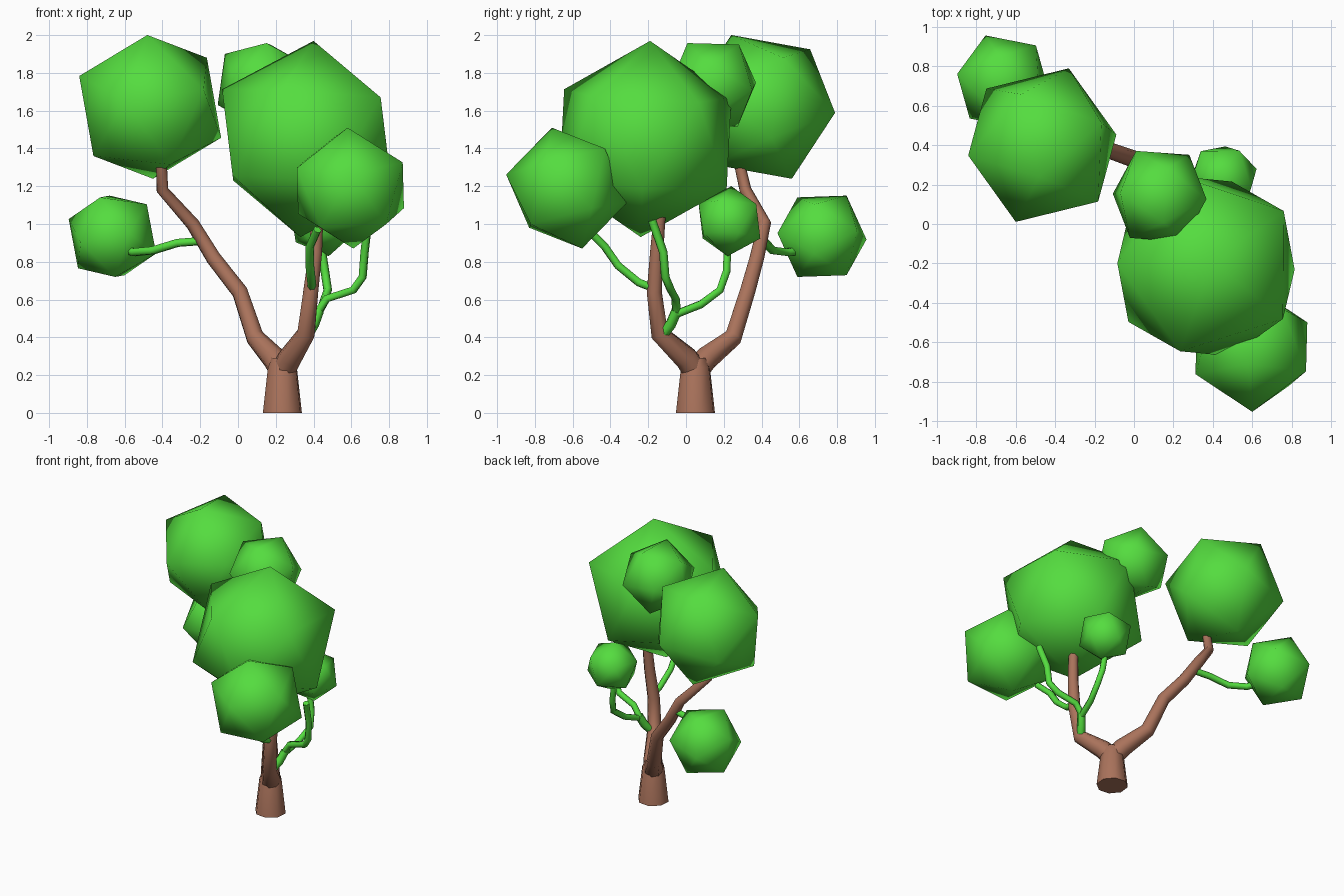
import bpy, bmesh, math
from mathutils import Vector, Matrix

if "Cube" in bpy.data.objects:
    bpy.data.objects.remove(bpy.data.objects["Cube"])


def material(name, color):
    m = bpy.data.materials.new(name)
    m.diffuse_color = (*color, 1)
    m.use_nodes = True
    m.node_tree.nodes["Principled BSDF"].inputs["Base Color"].default_value = m.diffuse_color
    return m


GREEN = material("leaf_green", (0.09, 0.72, 0.05))
BROWN = material("bark_brown", (0.40, 0.17, 0.105))


def finish(bm, name, mat):
    bmesh.ops.recalc_face_normals(bm, faces=bm.faces)
    mesh = bpy.data.meshes.new(name)
    bm.to_mesh(mesh)
    bm.free()
    mesh.materials.append(mat)
    for p in mesh.polygons:
        p.use_smooth = len(p.vertices) < 5   # tube caps stay flat
    ob = bpy.data.objects.new(name, mesh)
    bpy.context.collection.objects.link(ob)
    return ob


def frame(a, b):
    """Orthonormal basis with a as first axis and b in the first plane."""
    x = Vector(a).normalized()
    z = x.cross(Vector(b)).normalized()
    return Matrix((x, z.cross(x), z)).transposed()


def leaf_ball(name, center, radius, a, b):
    """Icosahedron turned so two neighbouring corners point along a and b."""
    bm = bmesh.new()
    bmesh.ops.create_icosphere(bm, subdivisions=1, radius=radius)
    bm.verts.ensure_lookup_table()
    v0 = bm.verts[0]
    v1 = v0.link_edges[0].other_vert(v0)
    rot = frame(a, b) @ frame(v0.co, v1.co).transposed()
    for v in bm.verts:
        v.co = rot @ v.co + Vector(center)
    return finish(bm, name, GREEN)


def tube(name, points, sides, mat):
    """Tapered tube through (x, y, z, radius) points."""
    bm = bmesh.new()
    pos = [Vector(p[:3]) for p in points]
    n = len(pos)
    rings, side = [], Vector((1, 0.3, 0))
    for i, p in enumerate(pos):
        d = Vector()
        if i > 0:
            d += (p - pos[i - 1]).normalized()
        if i < n - 1:
            d += (pos[i + 1] - p).normalized()
        d.normalize()
        side = (side - d * side.dot(d)).normalized()
        up = d.cross(side)
        ring = []
        for k in range(sides):
            t = 2 * math.pi * k / sides
            ring.append(bm.verts.new(p + points[i][3] * (side * math.cos(t) + up * math.sin(t))))
        rings.append(ring)
    for r, s in zip(rings, rings[1:]):
        for k in range(sides):
            j = (k + 1) % sides
            bm.faces.new((r[k], r[j], s[j], s[k]))
    bm.faces.new(rings[0][::-1])
    bm.faces.new(rings[-1])
    return finish(bm, name, mat)


# Trunk and the two main branches
tube("trunk", [(0.235, 0.05, 0, 0.108), (0.235, 0.05, 0.24, 0.08),
               (0.235, 0.05, 0.29, 0.06)], 8, BROWN)
tube("right_branch", [(0.235, 0.05, 0.22, 0.068), (0.275, 0.00, 0.29, 0.064),
                      (0.36, -0.14, 0.42, 0.050), (0.385, -0.168, 0.64, 0.043),
                      (0.41, -0.155, 0.85, 0.038), (0.42, -0.14, 1.04, 0.034)], 8, BROWN)
tube("left_branch", [(0.235, 0.05, 0.22, 0.068), (0.19, 0.11, 0.29, 0.064),
                     (0.09, 0.25, 0.40, 0.050), (0.01, 0.325, 0.64, 0.044),
                     (-0.13, 0.375, 0.82, 0.041), (-0.24, 0.415, 1.0, 0.037),
                     (-0.40, 0.315, 1.18, 0.032), (-0.405, 0.285, 1.31, 0.029)], 8, BROWN)

# Thin green twigs
TWIGS = {
    "left_twig": [(-0.19, 0.395, 0.91), (-0.32, 0.42, 0.90), (-0.45, 0.46, 0.86),
                  (-0.55, 0.54, 0.85), (-0.62, 0.66, 0.87)],
    "twig_stem": [(0.37, -0.12, 0.42), (0.40, -0.08, 0.47), (0.425, -0.05, 0.54)],
    "back_twig": [(0.42, -0.06, 0.52), (0.45, 0.08, 0.575), (0.475, 0.18, 0.65),
                  (0.46, 0.215, 0.75), (0.44, 0.22, 0.88)],
    "side_twig": [(0.42, -0.05, 0.53), (0.47, -0.055, 0.605), (0.61, -0.08, 0.65),
                  (0.66, -0.11, 0.72), (0.67, -0.12, 0.85), (0.69, -0.18, 1.02)],
    "front_twig": [(0.39, -0.17, 0.66), (0.39, -0.25, 0.69), (0.38, -0.36, 0.78),
                   (0.38, -0.43, 0.88), (0.42, -0.52, 0.97)],
}
for name, pts in TWIGS.items():
    r = 0.030 if name == "twig_stem" else 0.023
    tube(name, [(*p, r) for p in pts], 6, GREEN)

# Foliage balls: centre, radius, directions of two neighbouring corners
leaf_ball("left_crown", (-0.465, 0.40, 1.62), 0.413, (-0.015, -0.16, 0.38), (-0.135, -0.39, 0.03))
leaf_ball("left_low_ball", (-0.665, 0.72, 0.935), 0.252, (-0.015, 0.13, 0.215), (-0.085, 0.235, 0))
leaf_ball("right_crown", (0.365, -0.215, 1.45), 0.521, (0.035, 0.025, 0.52), (-0.455, 0.015, 0.25))
leaf_ball("front_ball", (0.595, -0.63, 1.19), 0.33, (-0.015, -0.08, 0.32), (0.005, -0.32, 0.06))
leaf_ball("back_top_ball", (0.13, 0.14, 1.735), 0.26, (0.04, 0.14, 0.215), (-0.11, 0.23, 0.03))
leaf_ball("back_low_ball", (0.45, 0.23, 1.015), 0.188, (-0.03, 0.01, 0.185), (0.09, 0.15, 0.09))
